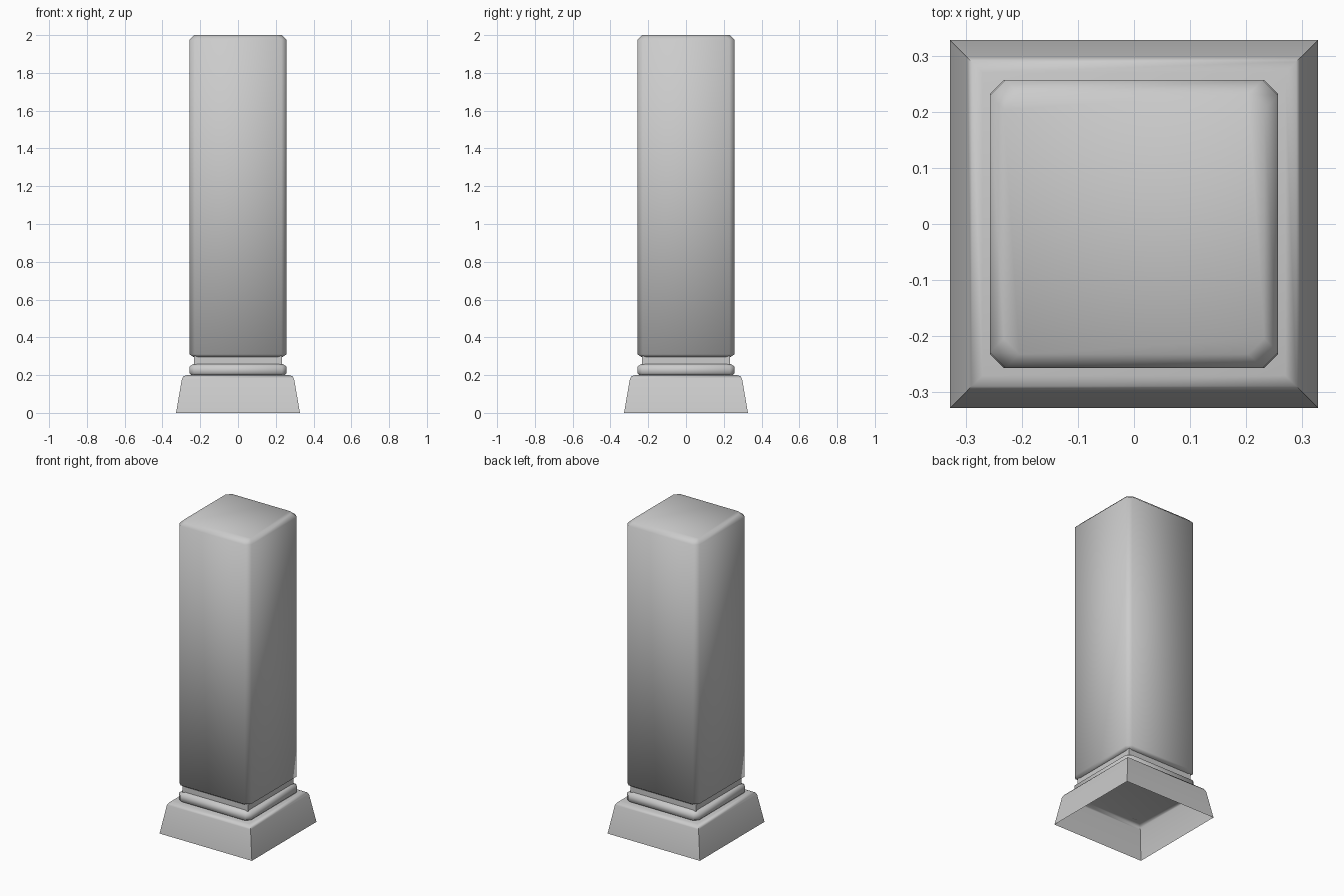
import bpy, bmesh, math

cube = bpy.data.objects.get("Cube")
if cube:
    bpy.data.objects.remove(cube, do_unlink=True)

stone = bpy.data.materials.new("grey_stone")
stone.use_nodes = True
colour = (0.6, 0.6, 0.6, 1)
stone.diffuse_color = colour
stone.node_tree.nodes["Principled BSDF"].inputs["Base Color"].default_value = colour


def ring(half, cut):
    """Square outline, with its corners chamfered if cut is above zero."""
    points = []
    for i in range(4):
        a = i * math.pi / 2
        corner = [(half, half)] if cut == 0 else [(half, half - cut), (half - cut, half)]
        points += [(x * math.cos(a) - y * math.sin(a),
                    x * math.sin(a) + y * math.cos(a)) for x, y in corner]
    return points


def loft(name, profile, cut=0.0, cap_bottom=True, cap_top=True):
    """Stack outlines given as (half width, height) and skin them."""
    bm = bmesh.new()
    rings = [[bm.verts.new((x, y, z)) for x, y in ring(half, cut)]
             for half, z in profile]
    n = len(rings[0])
    for low, high in zip(rings, rings[1:]):
        for i in range(n):
            j = (i + 1) % n
            bm.faces.new((low[i], low[j], high[j], high[i]))
    if cap_bottom:
        bm.faces.new(rings[0][::-1])
    if cap_top:
        bm.faces.new(rings[-1])
    mesh = bpy.data.meshes.new(name)
    bm.to_mesh(mesh)
    bm.free()
    mesh.materials.append(stone)
    obj = bpy.data.objects.new(name, mesh)
    bpy.context.collection.objects.link(obj)
    bpy.ops.object.select_all(action="DESELECT")
    obj.select_set(True)
    bpy.context.view_layer.objects.active = obj
    bpy.ops.object.shade_smooth_by_angle(angle=math.radians(65))
    return obj


# Flared plinth, hollow and open underneath
loft("plinth", [(0.328, 0), (0.297, 0.18), (0.289, 0.194), (0.27, 0.2)],
     cap_bottom=False)
# Moulding band with softened edges
loft("moulding", [(0.248, 0.2), (0.257, 0.21), (0.257, 0.245), (0.235, 0.26)], cut=0.025)
# Recessed square neck
loft("neck", [(0.233, 0.255), (0.233, 0.3)], cap_bottom=False, cap_top=False)
# Tall shaft, chamfered on every edge
loft("shaft", [(0.235, 0.295), (0.257, 0.31), (0.257, 1.975), (0.232, 2)], cut=0.028)
